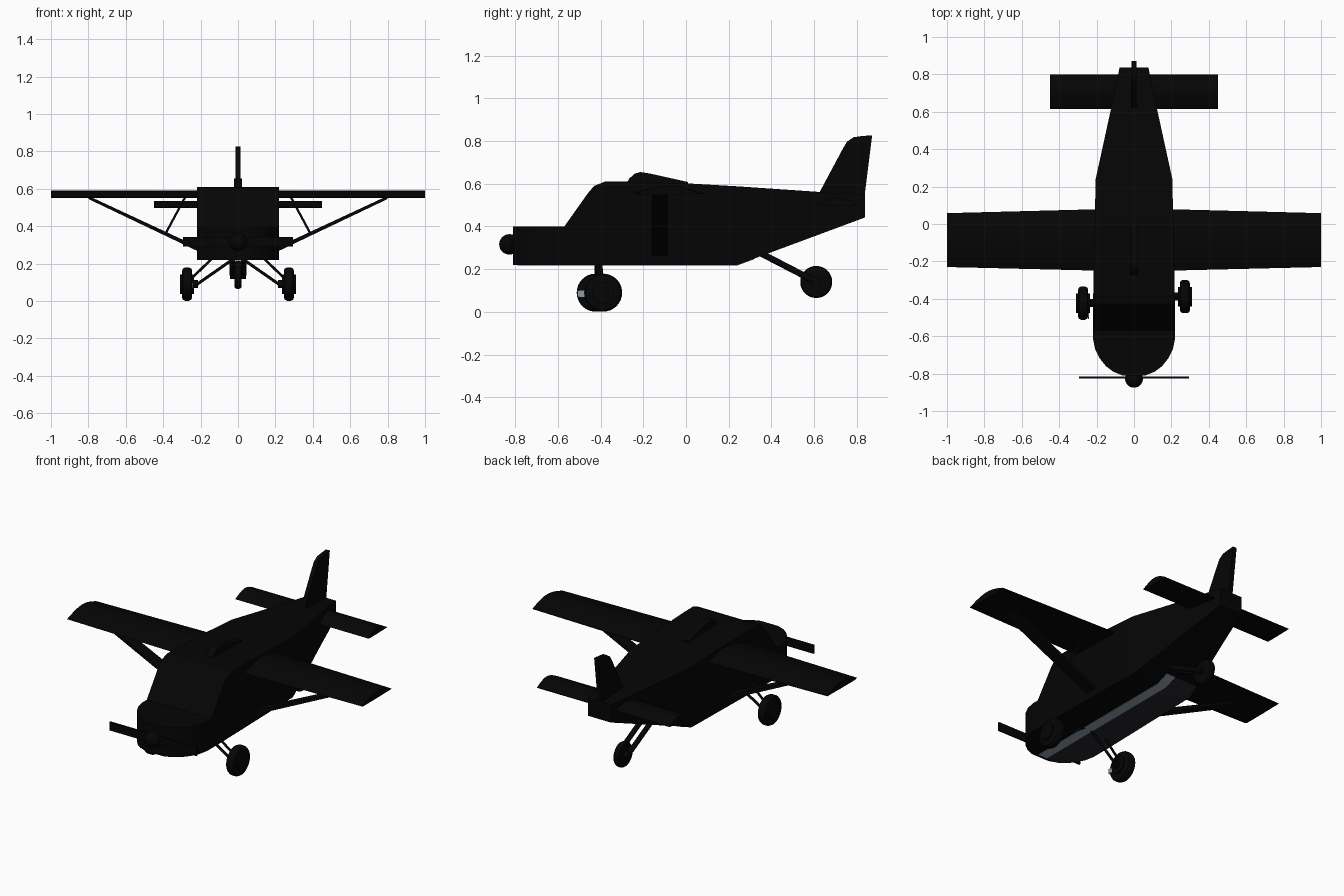
import bpy, bmesh, math
from mathutils import Vector

if "Cube" in bpy.data.objects:
    bpy.data.objects.remove(bpy.data.objects["Cube"])


def material(name, rgb):
    m = bpy.data.materials.new(name)
    m.diffuse_color = (*rgb, 1)
    m.use_nodes = True
    m.node_tree.nodes["Principled BSDF"].inputs["Base Color"].default_value = m.diffuse_color
    return m


BLACK = material("black paint", (0.0015, 0.0015, 0.0015))
NAVY = material("dark belly", (0.018, 0.018, 0.025))
SLATE = material("slate stripe", (0.27, 0.34, 0.39))


def finish(name, bm, mat=BLACK, angle=35):
    bmesh.ops.recalc_face_normals(bm, faces=bm.faces)
    me = bpy.data.meshes.new(name)
    bm.to_mesh(me)
    bm.free()
    ob = bpy.data.objects.new(name, me)
    bpy.context.collection.objects.link(ob)
    me.materials.append(mat)
    bpy.ops.object.select_all(action='DESELECT')
    ob.select_set(True)
    bpy.context.view_layer.objects.active = ob
    bpy.ops.object.shade_smooth_by_angle(angle=math.radians(angle))
    return ob


def loft(name, rings, mat=BLACK, angle=35):
    bm = bmesh.new()
    loops = [[bm.verts.new(p) for p in r] for r in rings]
    n = len(loops[0])
    for a, b in zip(loops, loops[1:]):
        for i in range(n):
            j = (i + 1) % n
            bm.faces.new((a[i], a[j], b[j], b[i]))
    bm.faces.new(loops[0])
    bm.faces.new(loops[-1])
    return finish(name, bm, mat, angle)


def plate_yz(name, profile, half, x=0, mat=BLACK):
    return loft(name, [[(x + s * half, y, z) for y, z in profile] for s in (-1, 1)], mat)


def box(name, lo, hi, mat=BLACK):
    prof = [(lo[1], lo[2]), (hi[1], lo[2]), (hi[1], hi[2]), (lo[1], hi[2])]
    return plate_yz(name, prof, (hi[0] - lo[0]) / 2, (hi[0] + lo[0]) / 2, mat)


def rod(name, a, b, r):
    a, b = Vector(a), Vector(b)
    q = (b - a).to_track_quat('Z', 'Y')
    ring = [q @ Vector((r * math.cos(t), r * math.sin(t), 0))
            for t in (i * math.tau / 12 for i in range(12))]
    return loft(name, [[p + c for p in ring] for c in (a, b)], angle=40)


def wheel(name, c, r, w):
    # revolved tyre: rounded tread and flat sides
    prof = [(-w, r * .8), (-w * .85, r * .93), (-w * .4, r), (w * .4, r), (w * .85, r * .93), (w, r * .8)]
    return loft(name, [[(c[0] + x, c[1] + q * math.cos(t), c[2] + q * math.sin(t))
                        for t in (i * math.tau / 32 for i in range(32))] for x, q in prof])


def foil(name, span, z0, z1):
    # flat-bottomed cambered section along (x, front y, back y) stations
    rings = []
    for x, f, b in span:
        top = [(i / 12) for i in range(13)]
        up = [(x, f + (b - f) * t, z0 + .006 + (z1 - z0 - .006) * math.sin(math.pi * t ** 1.05)) for t in top]
        low = [(x, b, z0 + .002), (x, f + (b - f) * .5, z0), (x, f + (b - f) * .06, z0)]
        rings.append(up + low)
    return loft(name, rings)


# fuselage: stations of y, bottom z, top z, half width
stations = [(-.81, .22, .40, .06), (-.79, .22, .40, .11), (-.76, .22, .40, .15), (-.72, .22, .40, .182),
            (-.67, .22, .40, .208), (-.61, .22, .40, .22), (-.57, .22, .40, .22), (-.46, .22, .555, .22),
            (-.43, .22, .59, .219), (-.38, .22, .61, .218), (-.27, .22, .61, .216), (0, .22, .602, .21),
            (.24, .22, .588, .205), (.62, .361, .562, .122), (.838, .442, .55, .077)]
loft("fuselage", [[(-w, y, b), (w, y, b), (w, y, t), (-w, y, t)] for y, b, t, w in stations], angle=20)

# belly paint panels, running a little way up the tail slope
belly = [s for s in stations if -.8 < s[0] < .25] + [(.32, .2497, 0, .187)]
loft("belly_stripe", [[(-.03, y, b - .003), (.03, y, b - .003), (.03, y, b + .001), (-.03, y, b + .001)]
                      for y, b, t, w in belly], SLATE)
loft("belly_panel", [[(-w, y, b - .002), (-.03, y, b - .002), (-.03, y, b + .001), (-w, y, b + .001)]
                     for y, b, t, w in belly], NAVY)

# roof fairing
plate_yz("roof_fairing", [(-.28, .60), (-.265, .625), (-.24, .647), (-.215, .655), (-.17, .648),
                          (.01, .608), (.01, .59)], .021)

# wings and tailplane
foil("wing", [(-1, -.23, .058), (0, -.254, .084), (1, -.23, .058)], .55, .59)
foil("tailplane", [(-.45, .615, .80), (.45, .615, .80)], .497, .535)

# tail fin with rudder
plate_yz("tail_fin", [(.62, .55), (.735, .765), (.755, .798), (.785, .818), (.82, .823), (.872, .827),
                      (.838, .555), (.838, .442), (.80, .45)], .013)

# propeller and spinner
box("propeller", (-.295, -.826, .29), (.295, -.816, .342))
bm = bmesh.new()
bmesh.ops.create_uvsphere(bm, u_segments=24, v_segments=16, radius=.048)
bmesh.ops.translate(bm, verts=bm.verts, vec=(0, -.827, .316))
finish("spinner", bm)

for s, side, wy in ((-1, "left", -.423), (1, "right", -.388)):
    # wing strut, flat in chord, and thin jury strut
    p = [(.15, .235), (.15, .26), (.80, .562), (.80, .545)]
    loft(side + "_wing_strut", [[(s * x, y, z) for x, z in p] for y in (-.16, -.086)])
    rod(side + "_jury_strut", (s * .39, -.12, .355), (s * .28, -.12, .56), .006)
    # main wheel, hub and legs
    wheel(side + "_main_wheel", (s * .272, wy, .09), .089, .027)
    rod(side + "_hub", (s * .235, wy, .09), (s * .31, wy, .09), .052)
    rod(side + "_axle", (s * .215, wy, .09), (s * .25, wy, .09), .022)
    rod(side + "_outer_leg", (s * .13, -.42, .235), (s * .265, wy, .105), .007)
    rod(side + "_inner_leg", (s * .02, -.40, .228), (s * .225, wy, .085), .008)
    # tail wheel fork leg
    rod(side + "_tail_fork", (s * .03, .33, .285), (s * .03, .61, .14), .015)

# pale mark on the inner side of the left wheel
box("wheel_mark", (-.246, -.508, .07), (-.24, -.475, .10), SLATE)

# tail wheel
wheel("tail_wheel", (0, .61, .14), .075, .02)
rod("tail_axle", (-.043, .61, .14), (.043, .61, .14), .022)
